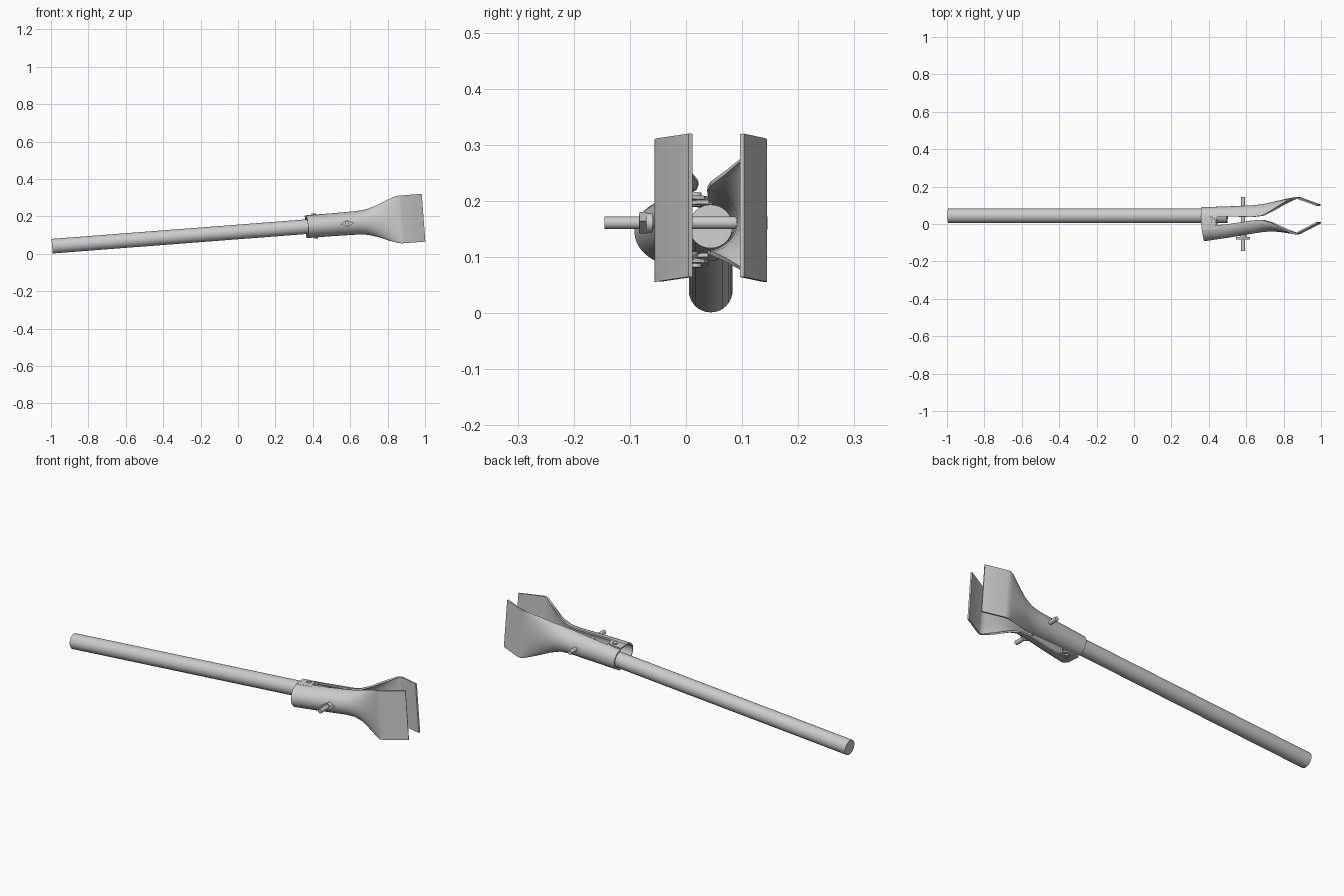
import bpy, bmesh, math
from mathutils import Matrix, Vector

if "Cube" in bpy.data.objects:
    bpy.data.objects.remove(bpy.data.objects["Cube"])

# Everything is laid out along a level x axis, then tilted as one
TILT = Matrix.Translation((0, 0, 0.1165)) @ Matrix.Rotation(-math.radians(4.38), 4, 'Y')


def finish(name, bm, thickness=0):
    bmesh.ops.recalc_face_normals(bm, faces=bm.faces)
    bm.transform(TILT)
    mesh = bpy.data.meshes.new(name)
    bm.to_mesh(mesh)
    bm.free()
    obj = bpy.data.objects.new(name, mesh)
    bpy.context.collection.objects.link(obj)
    if thickness:
        mod = obj.modifiers.new("sheet", 'SOLIDIFY')
        mod.thickness = thickness
        mod.offset = 0
        mod.use_even_offset = True
    bpy.ops.object.select_all(action='DESELECT')
    obj.select_set(True)
    bpy.context.view_layer.objects.active = obj
    if thickness:
        bpy.ops.object.modifier_apply(modifier="sheet")
    bpy.ops.object.shade_smooth_by_angle(angle=math.radians(30))
    return obj


def cylinder(name, a, b, r, sides=24):
    a, b = Vector(a), Vector(b)
    d = b - a
    m = Matrix.Translation((a + b) / 2) @ d.to_track_quat('Z', 'Y').to_matrix().to_4x4()
    bm = bmesh.new()
    bmesh.ops.create_cone(bm, cap_ends=True, segments=sides, radius1=r, radius2=r,
                          depth=d.length, matrix=m)
    return finish(name, bm)


def plate(name, outline, lift, direction):
    # flat polygon extruded along a direction
    bm = bmesh.new()
    face = bm.faces.new([bm.verts.new(Vector(p) + Vector(lift)) for p in outline])
    new = bmesh.ops.extrude_face_region(bm, geom=[face])['geom']
    bmesh.ops.translate(bm, vec=direction, verts=[v for v in new if isinstance(v, bmesh.types.BMVert)])
    return finish(name, bm)


def jaw(name, stations, side, steps=20):
    # loft of half-ellipse sections that flatten out into a paddle:
    # station = x, outermost y, section depth, half height, x skew of the edge
    bm = bmesh.new()
    rows = []
    for x, y, depth, half, skew in stations:
        row = []
        for i in range(steps + 1):
            t = math.pi * (i / steps - 0.5)
            k = 1 - math.cos(t)
            row.append(bm.verts.new((x + skew * k, y - side * (0.004 + depth * k),
                                     (half - 0.002) * math.sin(t))))
        rows.append(row)
    for r0, r1 in zip(rows, rows[1:]):
        for i in range(steps):
            bm.faces.new((r0[i], r0[i + 1], r1[i + 1], r1[i]))
    return finish(name, bm, 0.008)


# Long round handle
cylinder("handle_rod", (-0.997, 0.044, 0), (0.5, 0.044, 0), 0.039, 32)

# Fixed and hinged jaws
jaw("back_jaw", [(0.362, 0.090, 0.046, 0.050, 0), (0.50, 0.094, 0.050, 0.054, 0),
                 (0.64, 0.100, 0.058, 0.059, 0), (0.69, 0.106, 0.058, 0.064, 0),
                 (0.74, 0.117, 0.044, 0.079, 0), (0.80, 0.131, 0.021, 0.105, 0),
                 (0.85, 0.141, 0.004, 0.124, 0), (0.868, 0.144, 0, 0.129, 0),
                 (0.882, 0.143, 0, 0.130, 0), (0.991, 0.104, 0, 0.130, 0)], 1)
jaw("front_jaw", [(0.376, -0.092, 0.076, 0.059, -0.01), (0.50, -0.074, 0.068, 0.059, 0),
                  (0.64, -0.051, 0.066, 0.061, 0), (0.69, -0.043, 0.061, 0.066, 0),
                  (0.74, -0.039, 0.043, 0.080, 0), (0.80, -0.045, 0.018, 0.105, 0),
                  (0.85, -0.053, 0.004, 0.124, 0), (0.868, -0.056, 0, 0.129, 0),
                  (0.882, -0.053, 0, 0.130, 0), (0.993, 0.004, 0, 0.130, 0)], -1)

# Hinge ears, tabs and rivets, above and below the rod
ear = [(0.368, -0.03, 0), (0.362, 0.039, 0), (0.415, 0.039, 0), (0.432, 0.033, 0),
       (0.443, 0.018, 0), (0.447, -0.005, 0), (0.455, -0.025, 0)]
tab = [(0.365, 0.048, 0), (0.375, 0.012, 0), (0.392, 0.0, 0), (0.415, -0.003, 0),
       (0.435, 0.005, 0), (0.447, 0.022, 0), (0.455, 0.048, 0)]
for s, where in ((1, "top"), (-1, "bottom")):
    plate(f"{where}_hinge_ear", ear, (0, 0, 0.053 * s), (0, 0, 0.007 * s))
    plate(f"{where}_hinge_tab", tab, (0, 0, 0.044 * s), (0, 0, 0.007 * s))
    cylinder(f"{where}_rivet", (0.412, 0.016, 0.042 * s), (0.412, 0.016, 0.067 * s), 0.012, 20)

# Clamping bolt with wing nut
cylinder("clamp_bolt", (0.585, -0.145, 0), (0.585, 0.145, 0), 0.011, 20)
cylinder("nut_hub", (0.585, -0.084, 0), (0.585, -0.060, 0), 0.017, 20)
diamond = [(0.585 + dx, 0, dz) for dx, dz in ((-0.037, 0), (-0.012, 0.013), (0, 0.019), (0.012, 0.013),
                                              (0.037, 0), (0.012, -0.013), (0, -0.019), (-0.012, -0.013))]
plate("nut_wings", diamond, (0, -0.083, 0), (0, 0.013, 0))
